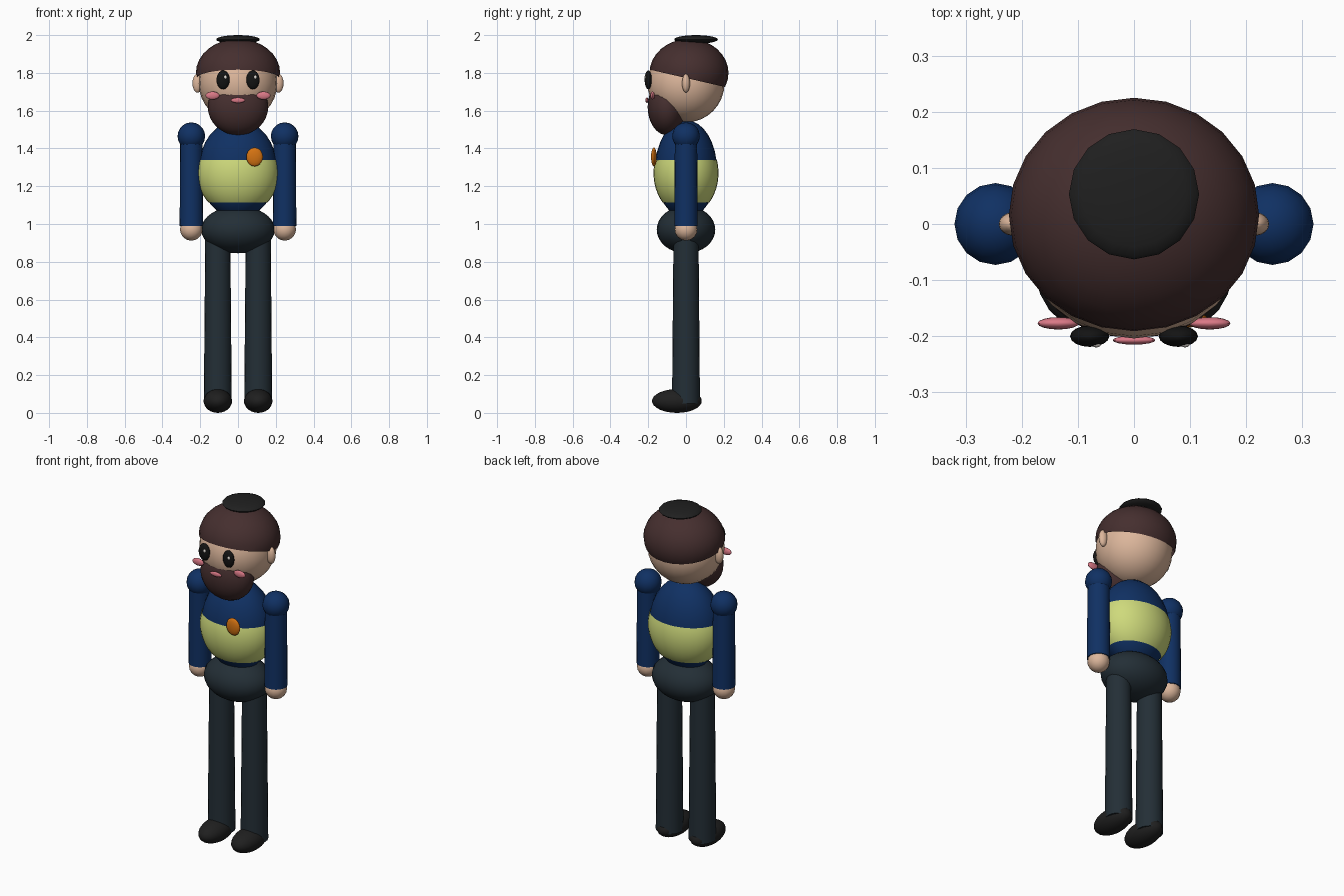
import bpy
import bmesh
from mathutils import Vector

default = bpy.data.objects.get("Cube")
if default:
    bpy.data.objects.remove(default, do_unlink=True)


def material(name, r, g, b):
    m = bpy.data.materials.new(name)
    m.use_nodes = True
    m.diffuse_color = (r, g, b, 1)
    bsdf = next(n for n in m.node_tree.nodes if n.type == 'BSDF_PRINCIPLED')
    bsdf.inputs["Base Color"].default_value = (r, g, b, 1)
    return m


skin = material("skin", 0.72, 0.47, 0.33)
brown = material("dark_brown", 0.06, 0.028, 0.028)
black = material("soft_black", 0.014, 0.014, 0.014)
eye_black = material("eye_black", 0.007, 0.007, 0.007)
white = material("eye_glint", 0.8, 0.75, 0.7)
pink = material("pink", 0.7, 0.19, 0.24)
navy = material("navy_blue", 0.005, 0.03, 0.125)
lime = material("pale_lime", 0.62, 0.7, 0.2)
orange = material("orange", 0.66, 0.17, 0.006)
slate = material("dark_slate", 0.017, 0.028, 0.037)


def finish(bm, name, mat):
    mesh = bpy.data.meshes.new(name)
    bm.to_mesh(mesh)
    bm.free()
    mesh.materials.append(mat)
    obj = bpy.data.objects.new(name, mesh)
    bpy.context.collection.objects.link(obj)
    bpy.ops.object.select_all(action='DESELECT')
    obj.select_set(True)
    bpy.context.view_layer.objects.active = obj
    bpy.ops.object.shade_smooth_by_angle(angle=0.8)
    return obj


def ellipsoid(name, mat, centre, radii, seg=20, cuts=()):
    """Ellipsoid; each cut (point, normal) removes the side the normal faces."""
    bm = bmesh.new()
    bmesh.ops.create_uvsphere(bm, u_segments=seg, v_segments=seg * 2 // 3, radius=1)
    bmesh.ops.scale(bm, vec=Vector(radii), verts=bm.verts)
    bmesh.ops.translate(bm, vec=Vector(centre), verts=bm.verts)
    for point, normal in cuts:
        bmesh.ops.bisect_plane(bm, geom=bm.verts[:] + bm.edges[:] + bm.faces[:],
                               plane_co=Vector(point), plane_no=Vector(normal),
                               clear_outer=True)
    return finish(bm, name, mat)


def limb(name, mat, x, bottom, top, r_bottom, r_top):
    bm = bmesh.new()
    bmesh.ops.create_cone(bm, cap_ends=True, segments=20, radius1=r_bottom,
                          radius2=r_top, depth=top - bottom)
    bmesh.ops.translate(bm, vec=(x, 0, (top + bottom) / 2), verts=bm.verts)
    return finish(bm, name, mat)


# Head, hair and beard
ellipsoid("head", skin, (0, 0, 1.745), (0.208, 0.204, 0.207), 24)
ellipsoid("hair", brown, (0, 0.016, 1.80), (0.223, 0.209, 0.18), 24,
          [((0, 0, 1.773), (0, -0.23, -1))])
ellipsoid("beard", brown, (0, -0.1, 1.62), (0.16, 0.103, 0.15), 24)
ellipsoid("cap", black, (0, 0.053, 1.977), (0.116, 0.116, 0.023), 16)
ellipsoid("mouth", pink, (0, -0.207, 1.655), (0.038, 0.008, 0.014), 16)

# Torso with its broad band, badge and hips
ellipsoid("torso", navy, (0, 0, 1.29), (0.208, 0.164, 0.26), 24)
ellipsoid("chest_band", lime, (0, 0, 1.27), (0.217, 0.172, 0.225), 32,
          [((0, 0, 1.34), (0, 0, 1)), ((0, 0, 1.115), (0, 0, -1))])
ellipsoid("badge", orange, (0.088, -0.17, 1.355), (0.044, 0.015, 0.05), 16)
ellipsoid("hips", slate, (0, 0, 0.97), (0.195, 0.155, 0.125), 24)

# Paired parts
for side, s in (("left", 1), ("right", -1)):
    ellipsoid(side + "_ear", skin, (s * 0.215, 0, 1.745), (0.026, 0.021, 0.05), 16)
    ellipsoid(side + "_eye", eye_black, (s * 0.079, -0.2, 1.763), (0.035, 0.019, 0.05), 16)
    ellipsoid(side + "_glint", white, (s * 0.079 + 0.012, -0.215, 1.777),
              (0.008, 0.005, 0.01), 12)
    ellipsoid(side + "_cheek", pink, (s * 0.135, -0.177, 1.68), (0.037, 0.011, 0.021), 16)
    ellipsoid(side + "_shoulder", navy, (s * 0.247, 0, 1.465), (0.073, 0.073, 0.073), 16)
    limb(side + "_arm", navy, s * 0.247, 0.99, 1.46, 0.062, 0.059)
    ellipsoid(side + "_hand", skin, (s * 0.247, 0, 0.972), (0.06, 0.06, 0.06), 16)
    limb(side + "_leg", slate, s * 0.107, 0.05, 0.96, 0.074, 0.066)
    ellipsoid(side + "_shoe", black, (s * 0.107, -0.048, 0.063), (0.075, 0.132, 0.063), 20)
